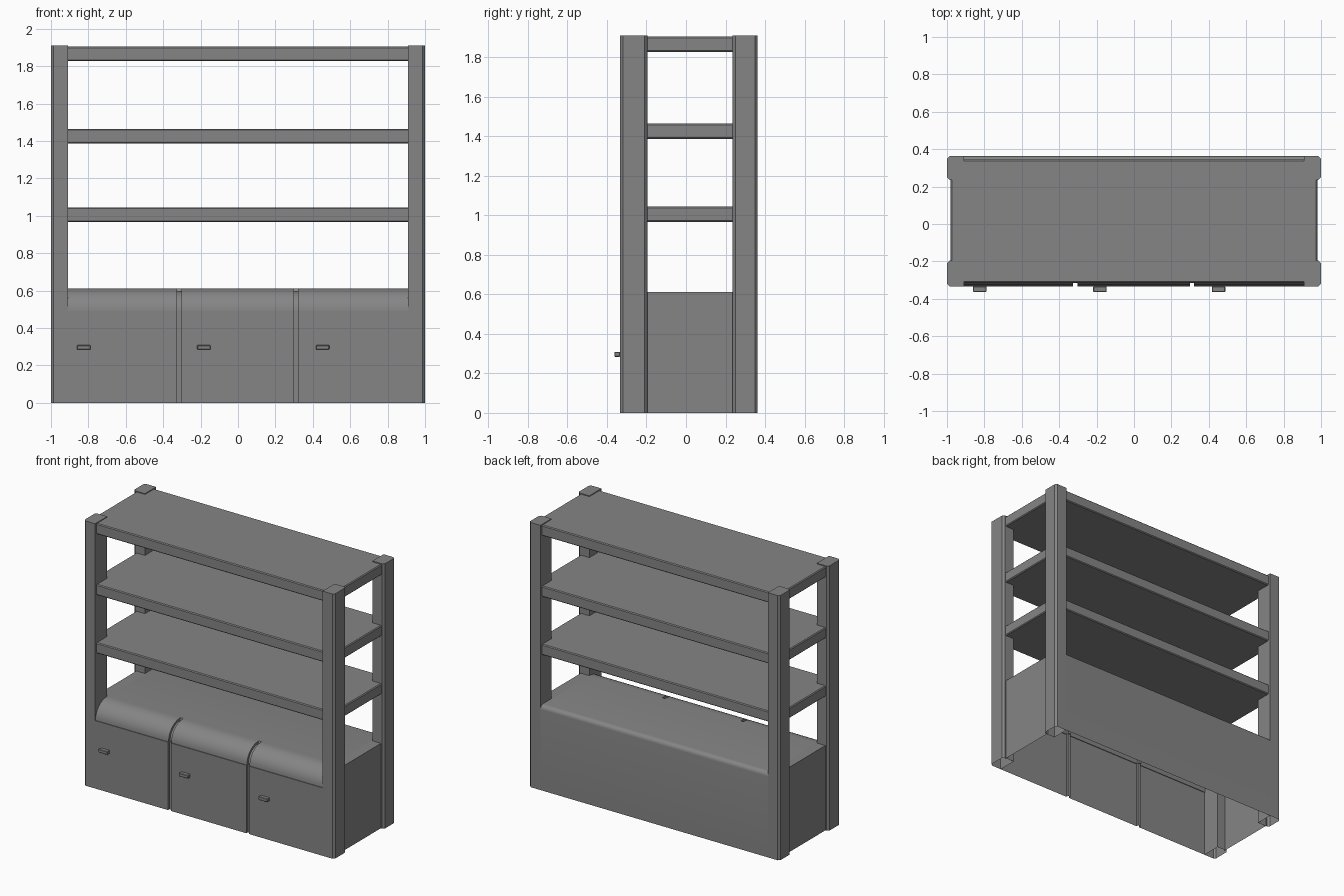
import bpy, bmesh
from math import cos, sin, pi, radians

if "Cube" in bpy.data.objects:
    bpy.data.objects.remove(bpy.data.objects["Cube"])

FRONT, BACK, TOP = -0.333, 0.363, 0.612

grey = bpy.data.materials.new("dark_grey")
grey.diffuse_color = (0.235, 0.235, 0.235, 1)
grey.use_nodes = True
grey.node_tree.nodes["Principled BSDF"].inputs["Base Color"].default_value = grey.diffuse_color


def make_object(name, bm, smooth=False):
    bmesh.ops.recalc_face_normals(bm, faces=bm.faces[:])
    me = bpy.data.meshes.new(name)
    bm.to_mesh(me)
    bm.free()
    me.materials.append(grey)
    if smooth:
        me.shade_smooth()
        me.set_sharp_from_angle(angle=radians(35))
    ob = bpy.data.objects.new(name, me)
    bpy.context.collection.objects.link(ob)
    return ob


def box(name, x, y, z, chamfer=0.0, post=False):
    """Box from (min, max) ranges; posts get chamfered outer corners and no bottom."""
    bm = bmesh.new()
    bmesh.ops.create_cube(bm, size=1)
    for v in bm.verts:
        v.co = [r[0] + (c + 0.5) * (r[1] - r[0]) for c, r in zip(v.co, (x, y, z))]
    edges = [e for e in bm.edges if not post
             or (abs(e.verts[0].co.z - e.verts[1].co.z) > 0.01
                 and abs(e.verts[0].co.x) > 0.99)]
    bmesh.ops.bevel(bm, geom=edges, offset=chamfer, segments=1, affect='EDGES')
    bmesh.ops.recalc_face_normals(bm, faces=bm.faces[:])
    if post:
        low = [f for f in bm.faces if all(v.co.z < z[0] + 1e-4 for v in f.verts)]
        bmesh.ops.delete(bm, geom=low, context='FACES_ONLY')
    return make_object(name, bm)


def loft(name, rows, smooth=False):
    """Skin consecutive rows of points with quads."""
    bm = bmesh.new()
    grid = [[bm.verts.new(p) for p in row] for row in rows]
    for a, b in zip(grid, grid[1:]):
        for i in range(len(a) - 1):
            bm.faces.new((a[i], a[i + 1], b[i + 1], b[i]))
    bmesh.ops.remove_doubles(bm, verts=bm.verts[:], dist=1e-5)
    return make_object(name, bm, smooth)


def arc(cy, cz, ry, rz, a0, a1, n):
    return [(cy + ry * cos(a0 + (a1 - a0) * i / n),
             cz + rz * sin(a0 + (a1 - a0) * i / n)) for i in range(n + 1)]


def profile(inset):
    """Cabinet outline in (y, z): small ledge and rounded front top, rounded back."""
    cy, cz = -0.20, 0.49
    front = arc(cy, cz, cy - FRONT - 0.005 - inset, TOP - cz - inset, pi, pi / 2, 10)
    back = arc(BACK - 0.03, TOP - 0.03, 0.03, 0.03, pi / 2, 0, 5)
    return ([(FRONT + inset, 0), (FRONT + inset, cz)] + front
            + [(-0.19, TOP)] + back + [(BACK, 0)])


# corner posts
for sx, side in ((-1, "left"), (1, "right")):
    xr = tuple(sorted((sx * 0.908, sx * 1.0)))
    box(f"front_post_{side}", xr, (FRONT, -0.195), (0, 1.91), 0.014, True)
    box(f"back_post_{side}", xr, (0.236, BACK), (0, 1.91), 0.014, True)
    # cabinet side panel, with its strip of top
    line = [(sx * 0.90, TOP), (sx * 0.976, TOP), (sx * 0.976, 0)]
    loft(f"cabinet_side_{side}", [[(x, y, z) for x, z in line] for y in (-0.205, 0.25)])

# shelves
for i, z in enumerate((0.967, 1.387, 1.827)):
    box(f"shelf_{i + 1}", (-0.98, 0.98), (-0.314, 0.344), (z, z + 0.077), 0.006)

# cabinet shell with two grooves separating the doors
stations = [(-0.908, 0), (-0.325, 0), (-0.325, 0.017), (-0.303, 0.017), (-0.303, 0),
            (0.300, 0), (0.300, 0.017), (0.322, 0.017), (0.322, 0), (0.908, 0)]
loft("cabinet_shell", [[(x, y, z) for y, z in profile(d)] for x, d in stations], True)

# door handles
for i, x in enumerate((-0.825, -0.182, 0.452)):
    box(f"door_handle_{i + 1}", (x - 0.036, x + 0.036), (-0.363, FRONT),
        (0.284, 0.308), 0.003)
